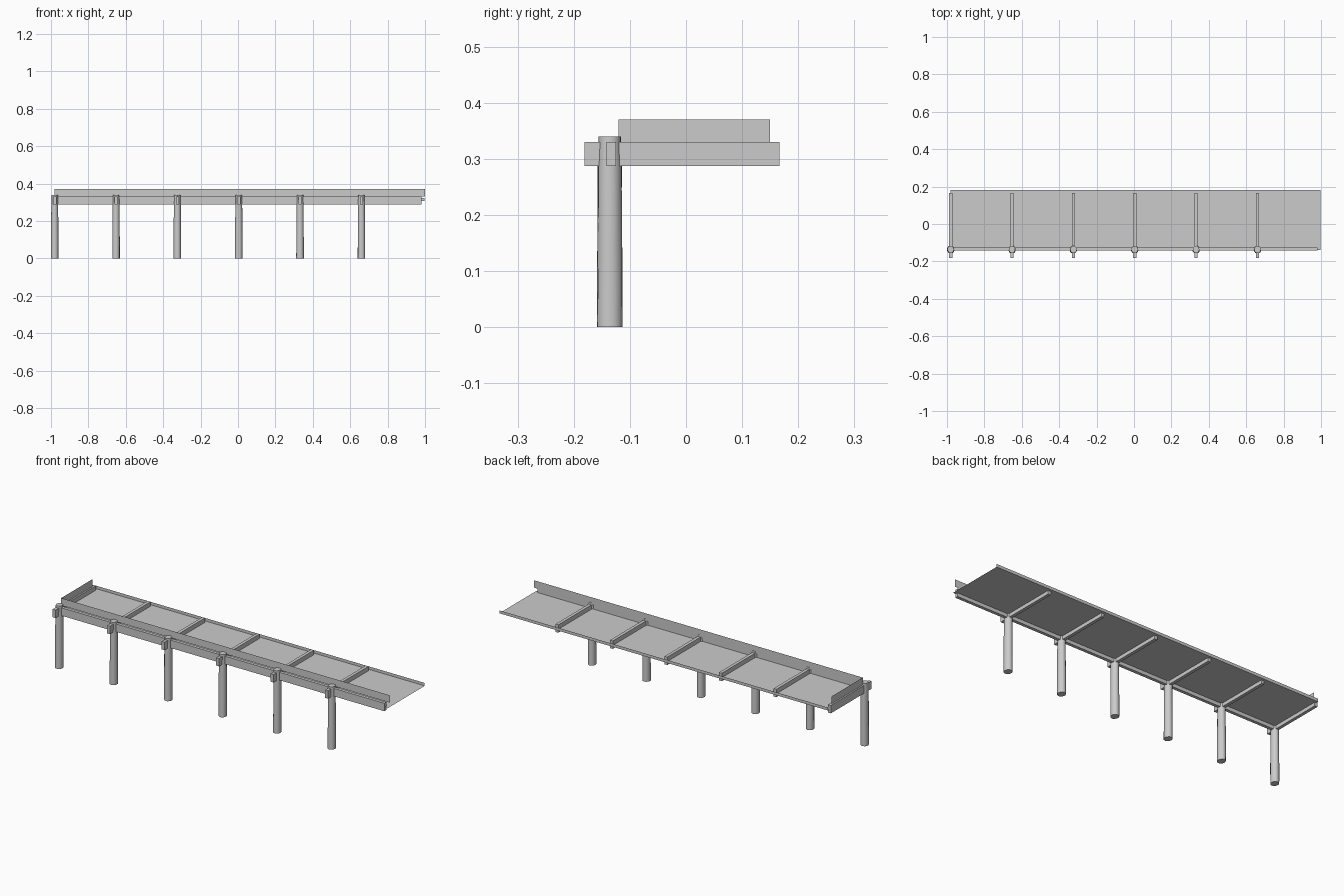
import bpy, bmesh, math, random

if "Cube" in bpy.data.objects:
    bpy.data.objects.remove(bpy.data.objects["Cube"])

random.seed(4)
POST_Y = -0.136


def make_object(name, bm):
    mesh = bpy.data.meshes.new(name)
    bm.to_mesh(mesh)
    bm.free()
    ob = bpy.data.objects.new(name, mesh)
    bpy.context.collection.objects.link(ob)
    return ob


def box(name, x0, x1, y0, y1, z0, z1):
    bm = bmesh.new()
    bmesh.ops.create_cube(bm, size=1)
    for v in bm.verts:
        v.co.x = x0 if v.co.x < 0 else x1
        v.co.y = y0 if v.co.y < 0 else y1
        v.co.z = z0 if v.co.z < 0 else z1
    return make_object(name, bm)


def sheet(name, profile, extrude):
    """Thin sheet: a profile polyline swept along a vector."""
    bm = bmesh.new()
    a = [bm.verts.new(p) for p in profile]
    b = [bm.verts.new([p[i] + extrude[i] for i in range(3)]) for p in profile]
    for i in range(len(a) - 1):
        bm.faces.new((a[i], b[i], b[i + 1], a[i + 1]))
    return make_object(name, bm)


def post(name, x):
    """Slightly tapered round timber with a little irregularity."""
    bm = bmesh.new()
    n, rings = 12, []
    turn = random.uniform(0, 1)
    for z, r in ((0, 0.0215), (0.1, 0.0212), (0.22, 0.0205), (0.285, 0.02), (0.34, 0.0185)):
        ring = []
        for k in range(n):
            t = 2 * math.pi * k / n + turn
            rr = r * random.uniform(0.97, 1.02)
            ring.append(bm.verts.new((x + rr * 0.95 * math.cos(t), POST_Y + rr * 1.06 * math.sin(t), z)))
        rings.append(ring)
    for lo, hi in zip(rings, rings[1:]):
        for k in range(n):
            j = (k + 1) % n
            bm.faces.new((lo[k], lo[j], hi[j], hi[k]))
    bm.faces.new(rings[0][::-1])
    bm.faces.new(rings[-1])
    ob = make_object(name, bm)
    bpy.ops.object.select_all(action='DESELECT')
    bpy.context.view_layer.objects.active = ob
    ob.select_set(True)
    bpy.ops.object.shade_smooth_by_angle(angle=math.radians(40))


# Posts with a cross beam through each one
for i in range(6):
    x = -0.98 + 0.328 * i
    post(f"post_{i + 1}", x)
    box(f"cross_beam_{i + 1}", x - 0.0085, x + 0.0085, -0.181, 0.167, 0.287, 0.33)

# Long stringer running along the posts
box("front_stringer", -0.985, 0.98, -0.142, -0.125, 0.287, 0.33)

# Thin deck with an upturned back lip
sheet("deck", [(-0.98, -0.139, 0.306), (-0.98, 0.181, 0.306), (-0.98, 0.181, 0.322)], (1.977, 0, 0))

# Upright side panels along the front and the left end
sheet("front_panel", [(-0.98, -0.12, 0.33), (-0.98, -0.12, 0.37)], (1.98, 0, 0))
sheet("end_panel", [(-0.98, -0.12, 0.33), (-0.98, -0.12, 0.37)], (0, 0.27, 0))
